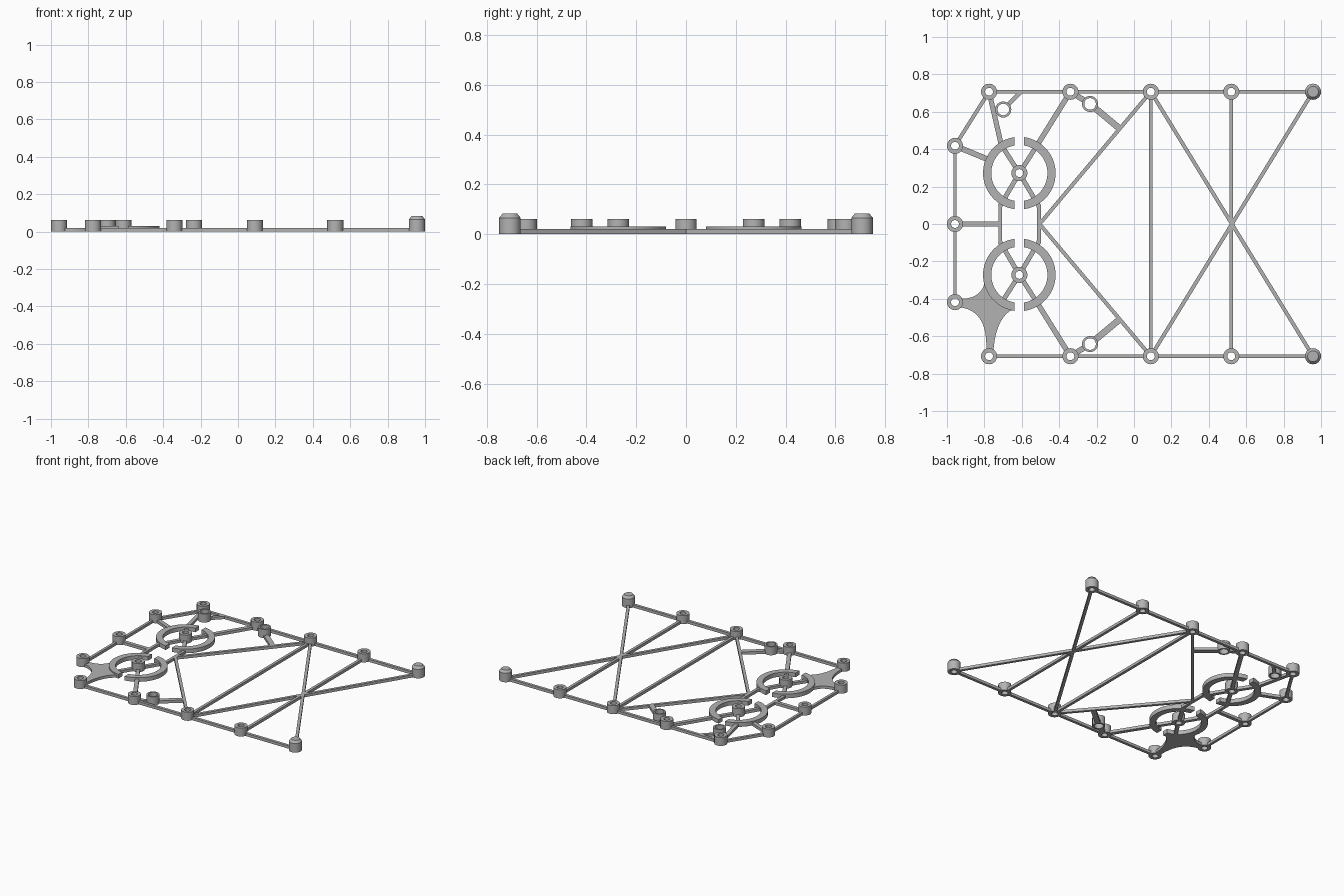
import bpy, bmesh, math
from mathutils import Vector

if "Cube" in bpy.data.objects:
    bpy.data.objects.remove(bpy.data.objects["Cube"])

grey = bpy.data.materials.new("plain grey")
grey.diffuse_color = (0.45, 0.45, 0.45, 1)
grey.use_nodes = True
grey.node_tree.nodes["Principled BSDF"].inputs["Base Color"].default_value = grey.diffuse_color

BAR_H, ARC_H, BOSS_H = 0.02, 0.03, 0.062
R = 0.043          # boss outer radius
HOLE = 0.021       # boss bore radius
EDGE = 0.707       # y of the two long rails


def finish(name, bm):
    bmesh.ops.recalc_face_normals(bm, faces=bm.faces)
    me = bpy.data.meshes.new(name)
    bm.to_mesh(me)
    bm.free()
    me.materials.append(grey)
    ob = bpy.data.objects.new(name, me)
    bpy.context.collection.objects.link(ob)
    bpy.ops.object.select_all(action='DESELECT')
    ob.select_set(True)
    bpy.context.view_layer.objects.active = ob
    bpy.ops.object.shade_smooth_by_angle(angle=math.radians(30))
    return ob


def prism(name, pts, h):
    """Extrude a flat outline from the ground up to height h."""
    bm = bmesh.new()
    face = bm.faces.new([bm.verts.new((x, y, 0)) for x, y in pts])
    top = bmesh.ops.extrude_face_region(bm, geom=[face])['geom']
    bmesh.ops.translate(bm, vec=(0, 0, h), verts=[v for v in top if isinstance(v, bmesh.types.BMVert)])
    return finish(name, bm)


def lathe(name, x, y, profile, closed, n=32):
    """Revolve an (r, z) profile about a vertical axis at x, y."""
    bm = bmesh.new()
    vs = [bm.verts.new((x + r, y, z)) for r, z in profile]
    pairs = list(zip(vs, vs[1:])) + ([(vs[-1], vs[0])] if closed else [])
    es = [bm.edges.new(p) for p in pairs]
    bmesh.ops.spin(bm, geom=vs + es, cent=(x, y, 0), axis=(0, 0, 1),
                   angle=math.tau, steps=n, use_duplicate=False)
    bmesh.ops.remove_doubles(bm, verts=bm.verts, dist=1e-5)
    return finish(name, bm)


def boss(name, x, y, bore=HOLE):
    lathe(name, x, y, [(bore, 0), (R, 0), (R, BOSS_H), (bore, BOSS_H)], True)


def bar(name, a, b, w=0.02, ga=0.0, gb=0.0):
    """Flat bar from a to b; ga and gb shorten its ends to clear the bores."""
    a, b = Vector(a), Vector(b)
    d = (b - a).normalized()
    a, b = a + d * ga, b - d * gb
    n = Vector((-d.y, d.x)) * w / 2
    prism(name, [a + n, a - n, b - n, b + n], BAR_H)


def bezier(a, c, b, n=12):
    a, c, b = Vector(a), Vector(c), Vector(b)
    ts = [i / n for i in range(n + 1)]
    return [a * (1 - t) ** 2 + c * 2 * t * (1 - t) + b * t * t for t in ts]


G = 0.03           # bar end clearance at a boss
rail_x = [-0.775, -0.34, 0.09, 0.52, 0.957]
SIDE = -0.957
PX, PY = -0.613, 0.272   # centres of the two split rings

for s, tag in ((1, "back"), (-1, "front")):
    y = EDGE * s
    # long rail with bosses and a capped end post
    for x in rail_x[:-1]:
        boss(tag + "_rail_boss", x, y)
    lathe(tag + "_capped_post", rail_x[-1], y,
          [(0, 0.05), (HOLE, 0.05), (HOLE, 0), (R, 0), (R, 0.066),
           (0.029, 0.083), (0, 0.083)], False)
    for x0, x1 in zip(rail_x, rail_x[1:]):
        bar(tag + "_rail", (x0, y), (x1, y), 0.02, G, G)

    # end rail boss and half rail
    boss(tag + "_end_boss", SIDE, 0.418 * s)
    bar(tag + "_end_rail", (SIDE, 0.418 * s), (SIDE, 0), 0.018, G, G)

    # long diagonal braces
    bar(tag + "_cross_brace", (0.09, y), (0.957, -y), 0.02, G, G)
    bar(tag + "_inner_brace", (0.09, y), (-0.505, 0), 0.02, G, 0)

    # small eyelet on a stub between rail boss and inner brace
    eye = (-0.235, 0.642 * s)
    boss(tag + "_eyelet", *eye, bore=0.031)
    bar(tag + "_eyelet_stub", eye, (-0.083, 0.515 * s), 0.035, 0.038, 0)
    bar(tag + "_eyelet_link", (-0.34, y), eye, 0.03, G, 0.038)

    # split ring: two arcs with straight-cut ends, around a centre peg
    c = Vector((PX, PY * s))
    boss(tag + "_ring_peg", *c)
    ro, ri, gap = 0.194, 0.15, 0.025
    for side in (1, -1):
        pts = []
        for r, flip in ((ro, 1), (ri, -1)):
            m = math.acos(gap / r)
            for i in range(29):
                t = flip * (-m + 2 * m * i / 28)
                pts.append((c.x + side * r * math.cos(t), c.y + r * math.sin(t)))
        prism(tag + "_ring_arc", pts, ARC_H)

    # spokes from the peg, outwards and to the bridge bars
    for sx in (-1, 1):
        bar(tag + "_inner_spoke", c, (PX + 0.104 * sx, 0.095 * s), 0.025, G, 0)
        bar(tag + "_outer_spoke", c, (PX + 0.094 * sx, (PY + 0.147) * s), 0.025, G, 0)
    bar(tag + "_ring_strut", (-0.34, y), (PX + 0.094, (PY + 0.147) * s), 0.028, G, 0)

# cross bars joining the rails
for x in (0.09, 0.52):
    bar("cross_bar", (x, -EDGE), (x, EDGE), 0.02, G, G)

# bridge bars between the split rings, tied to the end rail
boss("end_middle_boss", SIDE, 0)
bar("end_tie", (SIDE, 0), (-0.715, 0), 0.026, G, 0)
for x in (-0.715, -0.508):
    bar("ring_bridge", (x, -0.105), (x, 0.105), 0.02)

# back corner: diagonal rail, ring ties and third eyelet
bar("corner_rail", (SIDE, 0.418), (-0.775, EDGE), 0.02, G, G)
bar("corner_ring_tie", (-0.775, EDGE), (-0.71, 0.425), 0.027, G, 0)
bar("end_ring_tie", (SIDE, 0.418), (-0.78, 0.345), 0.03, G, 0)
boss("corner_eyelet", -0.699, 0.612, bore=0.031)
bar("corner_eyelet_stub", (-0.699, 0.612), (-0.605, 0.706), 0.022, 0.036, 0)

# front corner: solid web with concave edges
web = bezier((-0.93, -0.40), (-0.80, -0.40), (-0.795, -0.285))
for deg in (205, 215, 225, 235, 245, 255):
    t = math.radians(deg)
    web.append((PX + 0.175 * math.cos(t), -PY + 0.175 * math.sin(t)))
web += bezier((-0.645, -0.455), (-0.74, -0.50), (-0.752, -0.685))
web += bezier((-0.79, -0.677), (-0.78, -0.46), (-0.935, -0.445))
prism("corner_web", web, BAR_H)
